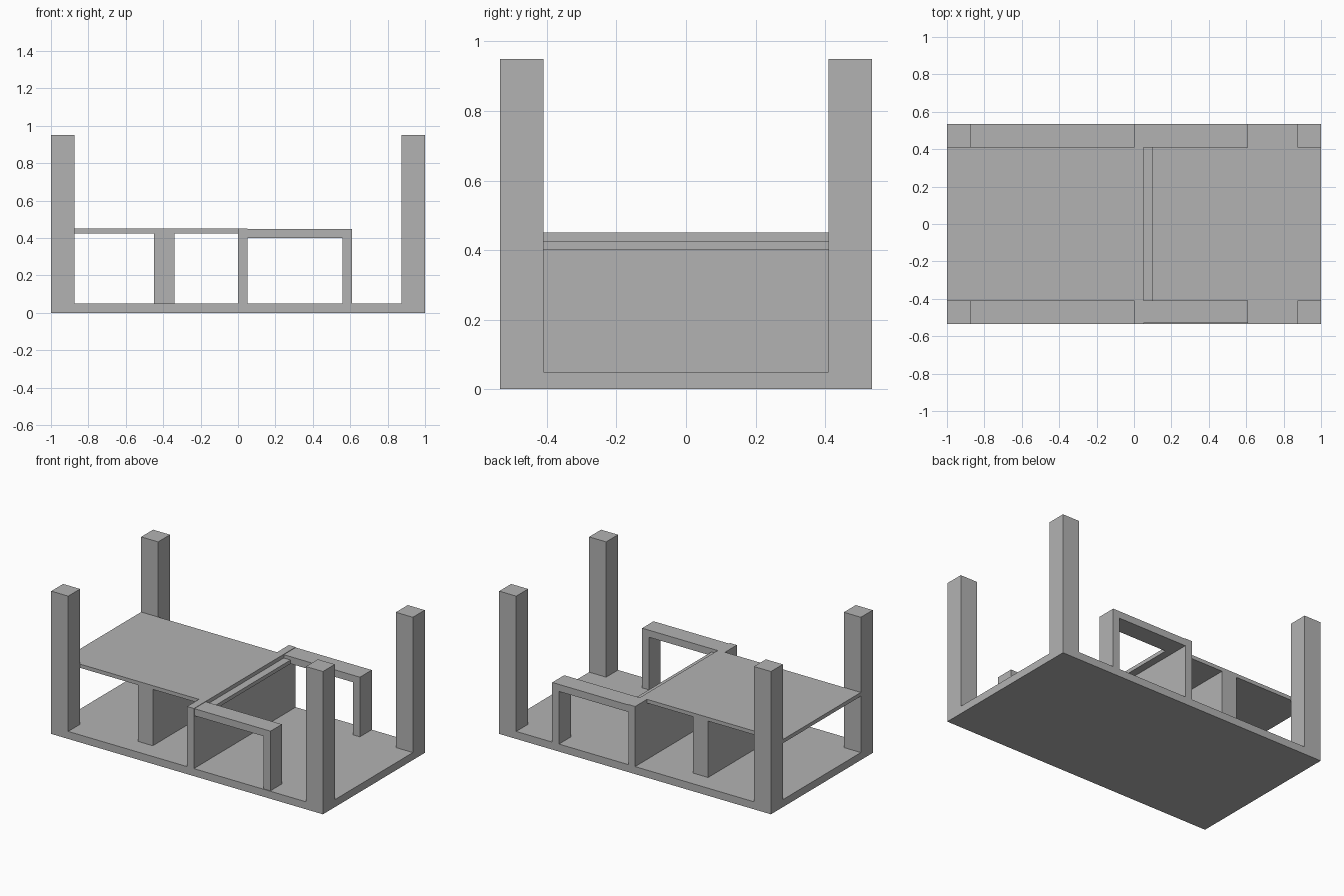
import bpy

cube = bpy.data.objects.get("Cube")
if cube:
    bpy.data.objects.remove(cube, do_unlink=True)

# Single plain grey finish
GREY = (0.45, 0.45, 0.45, 1.0)
grey = bpy.data.materials.new("plain grey")
grey.use_nodes = True
grey.diffuse_color = GREY
grey.node_tree.nodes["Principled BSDF"].inputs["Base Color"].default_value = GREY


def box(name, x, y, z):
    """Flat-sided block spanning the given (min, max) ranges."""
    spans = (x, y, z)
    bpy.ops.mesh.primitive_cube_add(size=1)
    part = bpy.context.object
    part.name = part.data.name = name
    part.location = [(a + b) / 2 for a, b in spans]
    part.scale = [b - a for a, b in spans]
    part.data.materials.append(grey)
    return part


HALF = 0.535    # half depth of the base
INNER = 0.41    # inner face of posts and frames
FLOOR = 0.05    # top of the base slab
TOP = 0.45      # top of the deck

# Base slab
box("base", (-1, 1), (-HALF, HALF), (0, FLOOR))

# Four corner posts
for side, x in (("right", (-1, -0.875)), ("left", (0.875, 1))):
    for end, y in (("front", (-HALF, -INNER)), ("back", (INNER, HALF))):
        box(f"{end}_{side}_post", x, y, (FLOOR, 0.95))

# Raised deck with its supporting wall
box("deck", (-1, 0), (-INNER, INNER), (0.425, TOP))
box("deck_support_wall", (-0.45, -0.34), (-INNER, INNER), (FLOOR, 0.425))

# Full-depth dividing wall and the small ledge on its open side
box("dividing_wall", (0, 0.05), (-HALF, HALF), (FLOOR, TOP))
box("ledge", (0.05, 0.1), (-INNER, INNER), (0.40, 0.425))

# Side frames: a rail and an outer leg at front and back
for end, y in (("front", (-0.53, -INNER)), ("back", (INNER, HALF))):
    box(f"{end}_rail", (0.05, 0.61), y, (0.40, 0.447))
    box(f"{end}_rail_leg", (0.56, 0.61), y, (FLOOR, 0.40))
